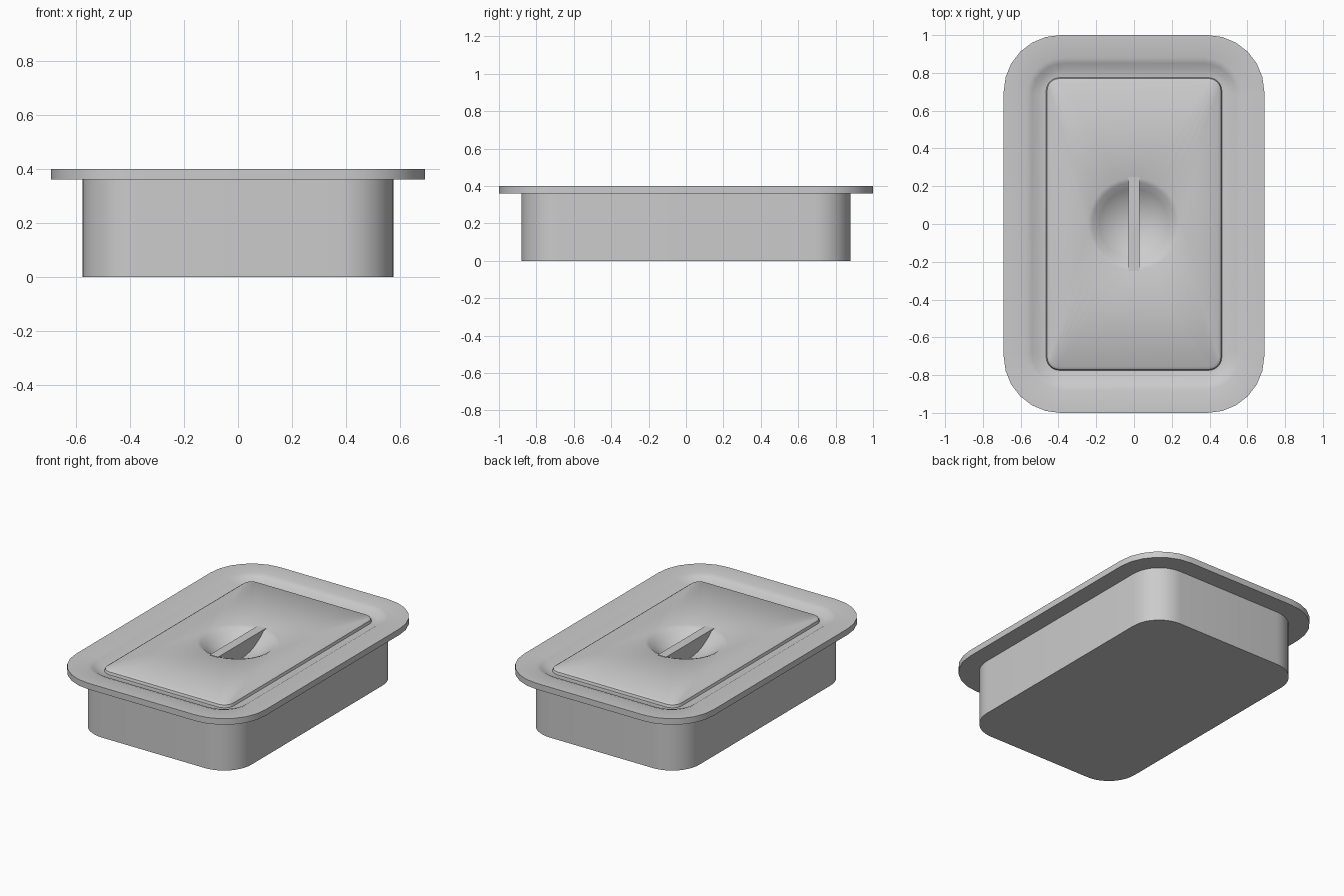
import bpy, bmesh, math

cube = bpy.data.objects.get("Cube")
if cube:
    bpy.data.objects.remove(cube, do_unlink=True)

steel = bpy.data.materials.new("brushed_steel_grey")
steel.use_nodes = True
grey = (0.6, 0.6, 0.6, 1)
steel.diffuse_color = grey
steel.node_tree.nodes["Principled BSDF"].inputs["Base Color"].default_value = grey


def rounded_rect(hx, hy, r, z, n):
    """Ring of points around a rounded rectangle, n segments per corner."""
    ring = []
    for q, (sx, sy) in enumerate(((1, 1), (-1, 1), (-1, -1), (1, -1))):
        for k in range(n + 1):
            a = (q + k / n) * math.pi / 2
            ring.append((sx * (hx - r) + r * math.cos(a), sy * (hy - r) + r * math.sin(a), z))
    return ring


def circle(r, z, n):
    count = 4 * (n + 1)
    angles = [(k + 0.5) * math.tau / count for k in range(count)]
    return [(r * math.cos(a), r * math.sin(a), z) for a in angles]


def finish(name, bm, angle=35):
    bmesh.ops.recalc_face_normals(bm, faces=bm.faces)
    mesh = bpy.data.meshes.new(name)
    bm.to_mesh(mesh)
    bm.free()
    obj = bpy.data.objects.new(name, mesh)
    bpy.context.collection.objects.link(obj)
    mesh.materials.append(steel)
    bpy.ops.object.select_all(action="DESELECT")
    obj.select_set(True)
    bpy.context.view_layer.objects.active = obj
    bpy.ops.object.shade_smooth_by_angle(angle=math.radians(angle))
    return obj


def loft(name, rings):
    """Skin a stack of rings and cap both ends."""
    bm = bmesh.new()
    loops = [[bm.verts.new(p) for p in ring] for ring in rings]
    for a, b in zip(loops, loops[1:]):
        for i in range(len(a)):
            j = (i + 1) % len(a)
            bm.faces.new((a[i], a[j], b[j], b[i]))
    bm.faces.new(loops[0])
    bm.faces.new(loops[-1])
    return finish(name, bm)


# Deep pan body, stopping below the bowl pressed into the lid
BODY_TOP, FLANGE_TOP, PANEL_Z = 0.36, 0.4, 0.395
loft("pan_body", [rounded_rect(0.575, 0.88, 0.2, z, 10) for z in (0, BODY_TOP)][:2])

# Lid: flange, shallow channel, raised panel, spherical finger bowl
SEG = 6
profile = [
    (0.69, 1.0, 0.3, BODY_TOP),
    (0.69, 1.0, 0.3, FLANGE_TOP),
    (0.57, 0.88, 0.2, FLANGE_TOP),
    (0.54, 0.85, 0.17, 0.39),
    (0.51, 0.82, 0.13, 0.372),
    (0.465, 0.775, 0.07, 0.368),
    (0.46, 0.77, 0.065, 0.385),
    (0.445, 0.755, 0.05, PANEL_Z),
]
rings = [rounded_rect(*p, SEG) for p in profile]
BOWL_R, DEPTH = 0.23, 0.1
sphere_r = (BOWL_R ** 2 + DEPTH ** 2) / (2 * DEPTH)


def bowl_z(r):
    return PANEL_Z - DEPTH + sphere_r - math.sqrt(sphere_r ** 2 - r ** 2)


rings.append(circle(BOWL_R + 0.015, PANEL_Z, SEG))
for f in (0.96, 0.8, 0.6, 0.4, 0.2, 0.05):
    rings.append(circle(BOWL_R * f, bowl_z(BOWL_R * f), SEG))
lid = loft("lid", rings)

# Open the pan top and the lid underside inside the pan, so the bowl stays visible
for name, want in (("pan_body", "top"), ("lid", "bottom")):
    mesh = bpy.data.objects[name].data
    bm = bmesh.new()
    bm.from_mesh(mesh)
    caps = [f for f in bm.faces if len(f.verts) > 20
            and all(abs(v.co.z - BODY_TOP) < 1e-4 for v in f.verts)]
    bmesh.ops.delete(bm, geom=caps, context="FACES_ONLY")
    bm.to_mesh(mesh)
    bm.free()

# Flat lip under the flange, from the rim to the pan wall
bm = bmesh.new()
outer = [bm.verts.new(p) for p in rounded_rect(0.69, 1.0, 0.3, BODY_TOP, SEG)]
inner = [bm.verts.new(p) for p in rounded_rect(0.57, 0.875, 0.2, BODY_TOP, SEG)]
for i in range(len(outer)):
    j = (i + 1) % len(outer)
    bm.faces.new((outer[j], outer[i], inner[i], inner[j]))
mesh_lip = finish("flange_underside", bm)
if mesh_lip.data.polygons[0].normal.z > 0:
    mesh_lip.data.flip_normals()

# Handle bar: a flat-topped fin spanning the bowl, its lower edge following it
bm = bmesh.new()
half, steps = 0.25, 12
outline = [(-half, PANEL_Z + 0.003), (half, PANEL_Z + 0.003)]
for k in range(steps + 1):
    y = half * (1 - 2 * k / steps)
    outline.append((y, bowl_z(min(abs(y), BOWL_R)) - 0.008))
face = bm.faces.new([bm.verts.new((-0.03, y, z)) for y, z in outline])
ext = bmesh.ops.extrude_face_region(bm, geom=[face])
bmesh.ops.translate(bm, vec=(0.06, 0, 0),
                    verts=[g for g in ext["geom"] if isinstance(g, bmesh.types.BMVert)])
finish("handle_bar", bm)
